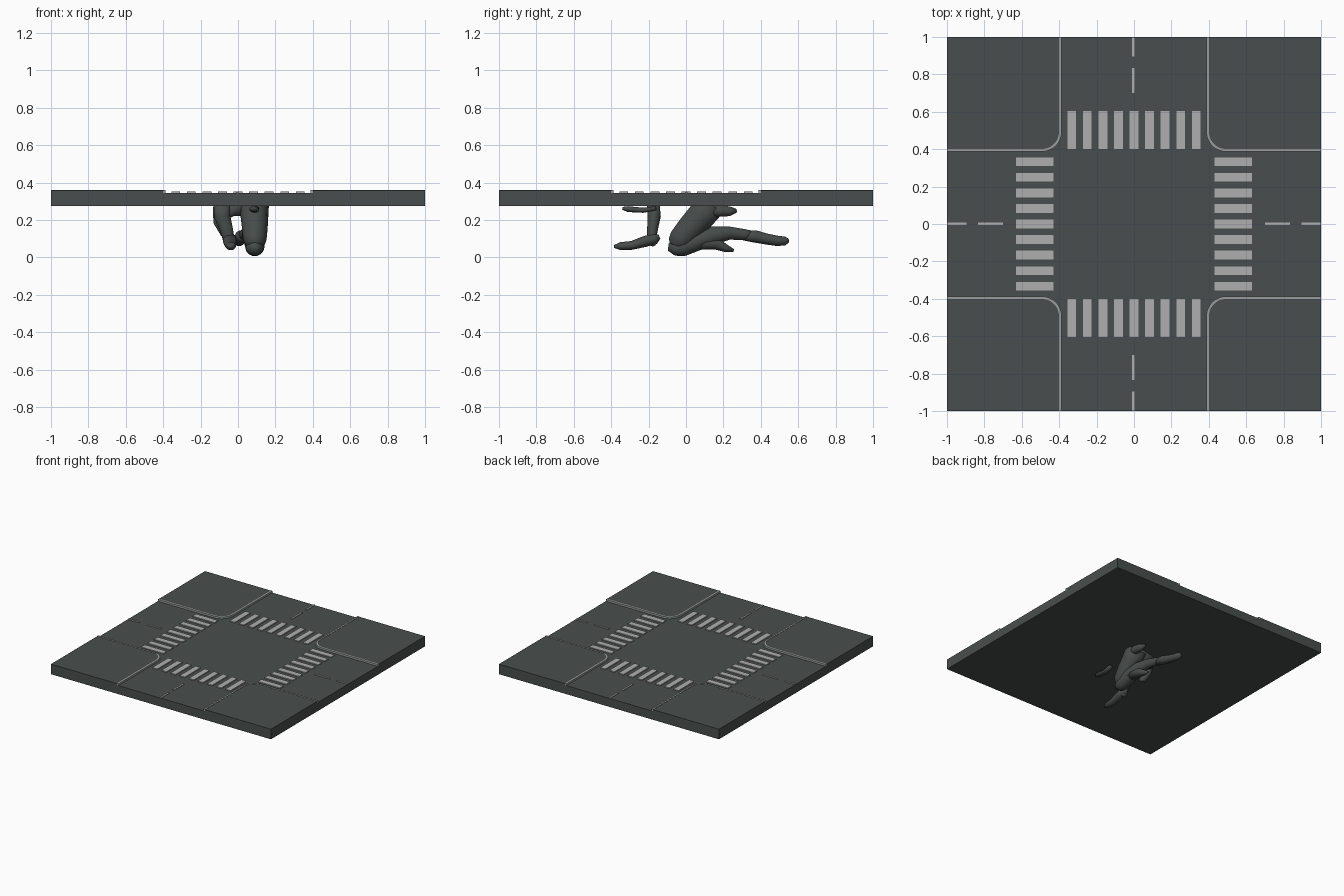
import bpy, bmesh, math
from mathutils import Vector


def material(name, rgb):
    m = bpy.data.materials.new(name)
    m.diffuse_color = (*rgb, 1)
    return m


ASPHALT = material("dark asphalt", (0.066, 0.076, 0.074))
PAINT = material("pale road paint", (0.43, 0.43, 0.43))
CURB = material("grey curb stone", (0.33, 0.34, 0.34))
CLOTH = material("dark cloth", (0.062, 0.072, 0.070))


def finish(bm, name, mat):
    bmesh.ops.recalc_face_normals(bm, faces=bm.faces)
    me = bpy.data.meshes.new(name)
    bm.to_mesh(me)
    bm.free()
    ob = bpy.data.objects.new(name, me)
    bpy.context.collection.objects.link(ob)
    me.materials.append(mat)
    return ob


def prism(name, pts, z0, z1, mat):
    bm = bmesh.new()
    f = bm.faces.new([bm.verts.new((x, y, z0)) for x, y in pts])
    r = bmesh.ops.extrude_face_region(bm, geom=[f])
    for v in r["geom"]:
        if isinstance(v, bmesh.types.BMVert):
            v.co.z = z1
    return finish(bm, name, mat)


def plate(name, x0, x1, y0, y1, z0, z1, mat):
    return prism(name, [(x0, y0), (x1, y0), (x1, y1), (x0, y1)], z0, z1, mat)


ROAD = 0.345
TOP = 0.36
# road slab
plate("road_slab", -1, 1, -1, 1, 0.275, ROAD, ASPHALT)


# raised pavement corners with a pale rounded curb
def edge(offset):
    e, r = 0.387 + offset, 0.105 - offset
    c = e + r
    arc = [(c - r * math.cos(a), c - r * math.sin(a))
           for a in (i * math.pi / 16 for i in range(9))]
    return [(e, 1)] + arc + [(1, e)]


for sx in (-1, 1):
    for sy in (-1, 1):
        outer = [(sx * x, sy * y) for x, y in edge(0)]
        inner = [(sx * x, sy * y) for x, y in edge(0.014)]
        prism("pavement_corner", inner + [(sx, sy)], 0.34, TOP - 0.002, ASPHALT)
        prism("curb", outer + inner[::-1], 0.34, TOP, CURB)

# crosswalk stripes on all four arms
PZ = ROAD + 0.007
for i in range(9):
    c = -0.332 + 0.083 * i
    for s in (-1, 1):
        y0, y1 = sorted((s * 0.4, s * 0.605))
        plate("crosswalk_stripe", c - 0.023, c + 0.023, y0, y1, ROAD, PZ, PAINT)
        x0, x1 = sorted((s * 0.43, s * 0.63))
        plate("crosswalk_stripe", x0, x1, c - 0.023, c + 0.023, ROAD, PZ, PAINT)

# broken centre lines
for s in (-1, 1):
    for a, b in ((0.7, 0.835), (0.895, 0.998)):
        lo, hi = sorted((s * a, s * b))
        plate("lane_dash", -0.011, 0.003, lo, hi, ROAD, PZ - 0.002, PAINT)
        plate("lane_dash", lo, hi, -0.005, 0.009, ROAD, PZ - 0.002, PAINT)


# kneeling figure below the slab: rounded limbs lofted along paths of (x, y, z, radius)
def limb(name, path, flat=1.0, sides=14):
    bm = bmesh.new()
    pts = [Vector(p[:3]) for p in path]
    rings = []
    for i, p in enumerate(path):
        d = (pts[min(i + 1, len(pts) - 1)] - pts[max(i - 1, 0)]).normalized()
        side = Vector((1, 0, 0))
        side = (side - d * side.dot(d)).normalized()
        up = d.cross(side)
        ring = []
        for k in range(sides):
            a = math.tau * k / sides
            ring.append(bm.verts.new(pts[i] + p[3] * (side * math.cos(a) * flat + up * math.sin(a))))
        rings.append(ring)
    for a, b in zip(rings, rings[1:]):
        for k in range(sides):
            n = (k + 1) % sides
            bm.faces.new((a[k], a[n], b[n], b[k]))
    bm.faces.new(rings[0])
    bm.faces.new(rings[-1][::-1])
    for f in bm.faces:
        f.smooth = True
    return finish(bm, name, CLOTH)


# forward leg: shin hanging from the slab, then the boot
limb("forward_shin", [(-0.085, -0.175, 0.28, 0.035), (-0.085, -0.17, 0.22, 0.036),
                      (-0.065, -0.178, 0.16, 0.030), (-0.05, -0.185, 0.10, 0.026),
                      (-0.045, -0.175, 0.072, 0.022), (-0.045, -0.17, 0.062, 0.008)], 1.2)
limb("forward_boot", [(-0.045, -0.142, 0.11, 0.012), (-0.045, -0.165, 0.10, 0.030),
                      (-0.043, -0.22, 0.085, 0.030), (-0.04, -0.29, 0.064, 0.024),
                      (-0.038, -0.35, 0.06, 0.022), (-0.037, -0.385, 0.058, 0.008)], 1.25)
# small forward hand just under the slab
limb("forward_hand", [(0.085, -0.34, 0.262, 0.008), (0.085, -0.31, 0.258, 0.016),
                      (0.088, -0.23, 0.252, 0.014), (0.095, -0.16, 0.262, 0.012)], 1.6)
# kneeling leg: thigh, knee, shin, boot
limb("kneeling_thigh", [(0.085, 0.13, 0.285, 0.085), (0.088, 0.08, 0.22, 0.078),
                        (0.09, 0.02, 0.155, 0.072), (0.09, -0.03, 0.095, 0.066),
                        (0.09, -0.052, 0.068, 0.052), (0.09, -0.066, 0.05, 0.022)], 0.95)
limb("kneeling_shin", [(0.09, -0.095, 0.055, 0.02), (0.09, -0.06, 0.052, 0.044),
                       (0.09, -0.02, 0.056, 0.052), (0.085, 0.06, 0.09, 0.055),
                       (0.075, 0.14, 0.115, 0.052), (0.055, 0.23, 0.130, 0.036),
                       (0.035, 0.31, 0.122, 0.030), (0.025, 0.36, 0.115, 0.026)])
limb("kneeling_boot", [(0.03, 0.31, 0.118, 0.028), (0.02, 0.37, 0.112, 0.034),
                       (0.012, 0.43, 0.098, 0.030), (0.005, 0.49, 0.088, 0.028),
                       (0.0, 0.53, 0.088, 0.024), (0.0, 0.55, 0.09, 0.01)], 1.1)
# loose trouser cuff below the shin
limb("loose_cuff", [(0.085, 0.08, 0.085, 0.045), (0.08, 0.16, 0.075, 0.034),
                    (0.08, 0.21, 0.05, 0.022), (0.08, 0.255, 0.036, 0.008)], 1.1)
# hips and trailing hand against the slab
limb("hips", [(-0.11, 0.10, 0.25, 0.015), (-0.09, 0.10, 0.235, 0.045),
              (-0.03, 0.11, 0.265, 0.045), (0.06, 0.12, 0.265, 0.05)])
limb("trailing_hand", [(0.12, 0.10, 0.26, 0.03), (0.125, 0.17, 0.25, 0.034),
                       (0.125, 0.235, 0.246, 0.026), (0.12, 0.27, 0.25, 0.01)])
# hanging side fold at the left
limb("left_sleeve", [(-0.105, 0.06, 0.27, 0.03), (-0.10, 0.04, 0.19, 0.032),
                     (-0.07, 0.02, 0.13, 0.026), (-0.045, 0.01, 0.12, 0.01)])
